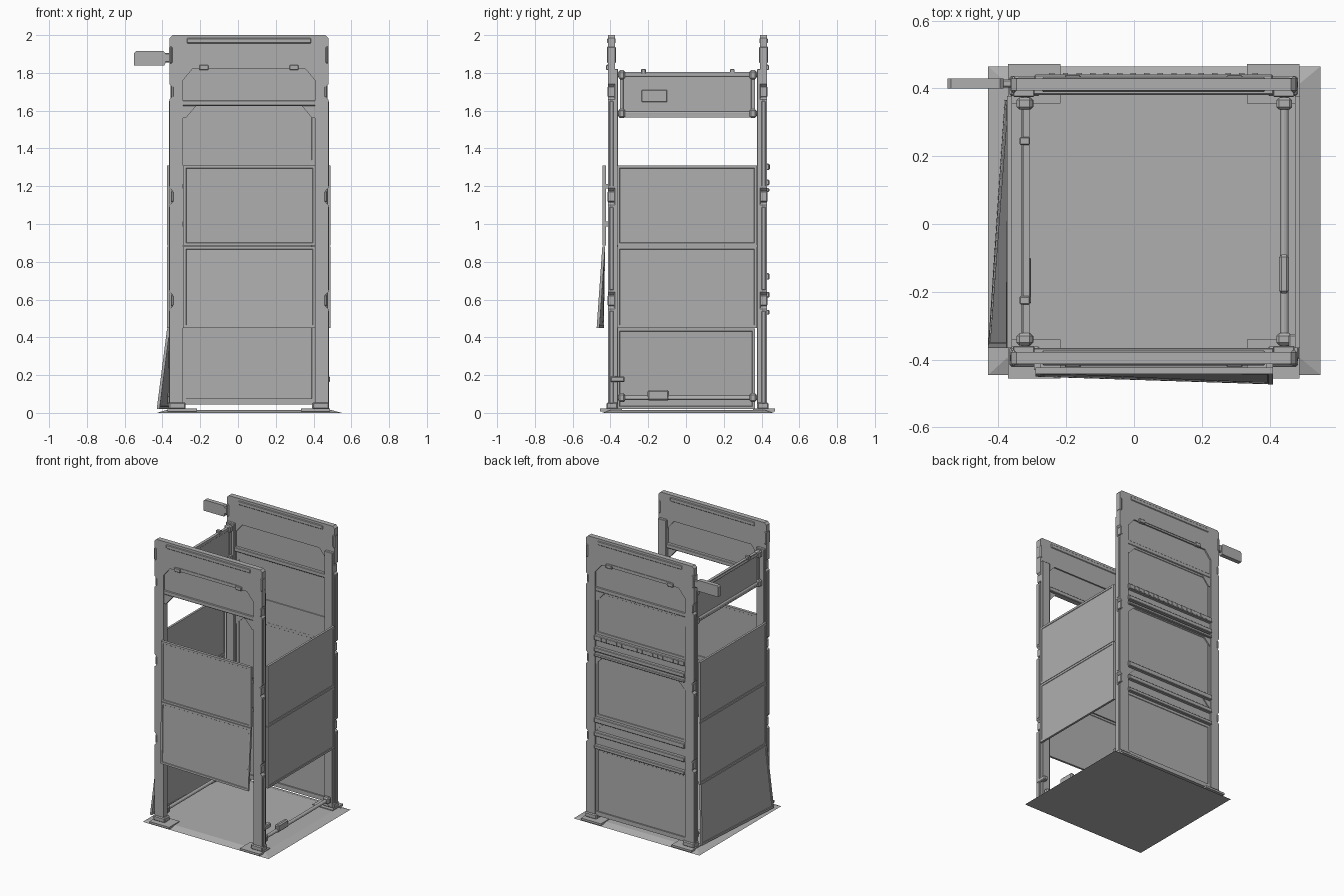
import bpy, bmesh, math
from mathutils import Matrix

if "Cube" in bpy.data.objects:
    bpy.data.objects.remove(bpy.data.objects["Cube"])

CX = 0.058            # centre line of the two end frames
FRONT, BACK = (-0.395, -1), (0.411, 1)

steel = bpy.data.materials.new("dark_steel")
steel.diffuse_color = (0.43, 0.43, 0.43, 1)
steel.use_nodes = True
steel.node_tree.nodes["Principled BSDF"].inputs["Base Color"].default_value = steel.diffuse_color


def finish(bm, name):
    bmesh.ops.recalc_face_normals(bm, faces=bm.faces[:])
    me = bpy.data.meshes.new(name)
    bm.to_mesh(me)
    bm.free()
    me.materials.append(steel)
    ob = bpy.data.objects.new(name, me)
    bpy.context.collection.objects.link(ob)
    return ob


def box(name, x, y, z, bevel=0.0):
    bm = bmesh.new()
    bmesh.ops.create_cube(bm, size=1)
    for v in bm.verts:
        for i, r in enumerate((x, y, z)):
            v.co[i] = (r[0] + r[1]) / 2 + v.co[i] * abs(r[1] - r[0])
    ob = finish(bm, name)
    if bevel:
        m = ob.modifiers.new("bevel", 'BEVEL')
        m.width, m.segments = bevel, 1
    return ob


def prism(name, pts, y0, y1):
    """Extrude an x-z outline from y0 to y1."""
    bm = bmesh.new()
    f = bm.faces.new([bm.verts.new((x, y0, z)) for x, z in pts])
    r = bmesh.ops.extrude_face_region(bm, geom=[f])
    for v in r["geom"]:
        if isinstance(v, bmesh.types.BMVert):
            v.co.y = y1
    return finish(bm, name)


def panel(name, x, y, z, warp=None, border=0.02, depth=0.003):
    """Thin board with a recessed field on both broad sides."""
    bm = bmesh.new()
    bmesh.ops.create_cube(bm, size=1)
    for v in bm.verts:
        for i, r in enumerate((x, y, z)):
            v.co[i] = (r[0] + r[1]) / 2 + v.co[i] * (r[1] - r[0])
    bmesh.ops.recalc_face_normals(bm, faces=bm.faces[:])
    big = sorted(bm.faces, key=lambda f: -f.calc_area())[:2]
    bmesh.ops.inset_individual(bm, faces=big, thickness=border)
    bmesh.ops.inset_individual(bm, faces=big, thickness=0.003, depth=-depth)
    if warp:
        for v in bm.verts:
            warp(v.co)
    return finish(bm, name)


def rod(name, a, b, r, n=12):
    """Bar along y between two points of equal x and z."""
    bm = bmesh.new()
    bmesh.ops.create_cone(bm, cap_ends=True, segments=n, radius1=r, radius2=r, depth=abs(b[1] - a[1]))
    mid = [(p + q) / 2 for p, q in zip(a, b)]
    bm.transform(Matrix.Translation(mid) @ Matrix.Rotation(math.pi / 2, 4, 'X'))
    return finish(bm, name)


# base plate with sloping skirt
bm = bmesh.new()
rects = [(-0.43, 0.55, -0.445, 0.465, 0), (-0.375, 0.49, -0.395, 0.415, 0.016)]
for x0, x1, y0, y1, z in rects:
    for x, y in ((x0, y0), (x1, y0), (x1, y1), (x0, y1)):
        bm.verts.new((x, y, z))
bmesh.ops.convex_hull(bm, input=bm.verts[:])
bmesh.ops.dissolve_limit(bm, angle_limit=0.01, verts=bm.verts[:], edges=bm.edges[:])
finish(bm, "base_plate")

# half outline of an end frame: outer edge with notches, then inner edge
outer = [(0.42, 0.02)]
for a, b in ((0.55, 0.64), (1.10, 1.19), (1.66, 1.74)):
    outer += [(0.42, a), (0.405, a + 0.015), (0.405, b - 0.015), (0.42, b)]
outer += [(0.42, 1.985), (0.405, 2.0)]
inner = [(0.30, 1.82), (0.35, 1.76), (0.35, 0.02)]
outline = ([(CX + x, z) for x, z in outer] + [(CX - x, z) for x, z in reversed(outer)]
           + [(CX - x, z) for x, z in reversed(inner)] + [(CX + x, z) for x, z in inner])

for side, (yc, s) in (("front", FRONT), ("back", BACK)):
    def fb(name, x, d, z, bevel=0.0):
        return box(f"{side}_{name}", x, sorted((yc + s * d[0], yc + s * d[1])), z, bevel)

    prism(f"{side}_frame", outline, yc - 0.018, yc + 0.018)
    # header infill, rails and slot bar
    fb("header_infill", (CX - 0.36, CX + 0.36), (-0.008, 0.008), (1.63, 1.83))
    fb("header_lower_rail", (CX - 0.355, CX + 0.355), (-0.03, 0.014), (1.625, 1.655), 0.004)
    fb("header_slot_bar", (CX - 0.33, CX + 0.33), (-0.022, 0.022), (1.955, 1.985), 0.005)
    fb("header_thin_rail", (CX - 0.24, CX + 0.24), (0.008, 0.022), (1.832, 1.844))
    for m in (-1, 1):
        def mx(a, b):
            return sorted((CX + m * a, CX + m * b))
        fb("header_tab", mx(0.215, 0.262), (0.008, 0.028), (1.815, 1.842), 0.003)
        fb("corner_boss", mx(0.405, 0.422), (-0.024, 0.024), (1.85, 1.94), 0.006)
        # corner brace under the header
        prism(f"{side}_brace", [(CX + m * 0.35, 1.625), (CX + m * 0.28, 1.625),
                                (CX + m * 0.335, 1.56), (CX + m * 0.35, 1.56)], yc - 0.012, yc + 0.012)
        # inner flange, edge strips and clips of the post
        fb("post_flange", mx(0.352, 0.415), (-0.036, -0.015), (0.03, 1.82), 0.003)
        for z0, z1 in ((0.05, 0.54), (0.65, 1.09), (1.20, 1.65)):
            fb("post_edge_strip", mx(0.415, 0.424), (-0.01, 0.01), (z0, z1), 0.002)
        for zc in (0.595, 1.145, 1.70):
            fb("notch_clip", mx(0.398, 0.414), (-0.02, 0.02), (zc - 0.028, zc + 0.028), 0.004)
        # foot plate and shoe
        fb("foot_plate", mx(0.275, 0.43), (-0.055, 0.061), (0.008, 0.022))
        fb("foot_shoe", mx(0.335, 0.425), (-0.034, 0.026), (0.02, 0.055), 0.006)

# closed back wall: recessed panels with cross plates and projecting rails
yb = BACK[0]
X = (CX - 0.352, CX + 0.352)
for z in ((0.05, 0.52), (0.74, 1.18), (1.32, 1.63)):
    panel("back_wall_panel", X, (yb - 0.008, yb + 0.008), z, border=0.025)
for z in ((0.52, 0.74), (1.18, 1.32)):
    box("back_cross_plate", X, (yb - 0.007, yb + 0.007), z)
for z in ((0.52, 0.545), (0.61, 0.64), (0.705, 0.74), (1.17, 1.19), (1.205, 1.235), (1.285, 1.32)):
    box("back_rail", X, (yb, yb + 0.03), z, 0.004)
for i in range(16):
    x = CX - 0.30 + i * 0.04
    box("back_rail_tooth", (x - 0.008, x + 0.008), (yb + 0.025, yb + 0.034), (1.29, 1.315))
for m in (-1, 1):
    for zt in (1.17, 0.70):
        prism("back_wall_brace", [(CX + m * 0.35, zt), (CX + m * 0.29, zt), (CX + m * 0.35, zt - 0.06)],
              yb - 0.014, yb + 0.014)
box("back_bottom_rail", X, (yb - 0.014, yb + 0.014), (0.045, 0.075))


# hanging boards; the lowest ones have come loose and twist outwards
def loose_front(c):
    c.y -= 0.03 * max(0, 0.88 - c.z) / 0.43 * (0.25 + 0.75 * (c.x + 0.28) / 0.69)


def loose_left(c):
    c.x -= 0.055 * (0.45 - c.z) / 0.43 * (0.12 + 0.88 * (0.36 - c.y) / 0.72)


upper, lower = (0.885, 1.31), (0.45, 0.882)
panel("front_board_upper", (-0.29, 0.41), (-0.443, -0.423), upper)
panel("front_board_lower", (-0.29, 0.41), (-0.443, -0.428), lower, loose_front)
for z in (upper, lower):
    panel("right_board", (0.475, 0.49), (-0.365, 0.377), z)
    panel("left_board", (-0.375, -0.36), (-0.365, 0.377), z)
panel("left_board_loose", (-0.375, -0.36), (-0.365, 0.365), (0.02, 0.447), loose_left)
# hangers joining the front boards to the posts
for z in (1.0, 1.2):
    for x in (-0.285, 0.40):
        box("front_hanger", (x - 0.01, x + 0.01), (-0.43, -0.40), (z - 0.012, z + 0.012))

# upper left side panel with corner couplers, label box and clips
panel("left_top_panel", (-0.328, -0.308), (-0.35, 0.365), (1.565, 1.805), border=0.025, depth=0.005)
for z in (1.585, 1.79):
    rod("left_top_bar", (-0.32, -0.37, z), (-0.32, 0.39, z), 0.012)
    for y in (-0.34, 0.355):
        box("top_panel_coupler", (-0.346, -0.3), (y - 0.018, y + 0.018), (z - 0.024, z + 0.024), 0.008)
box("top_panel_plate", (-0.312, -0.303), (-0.235, -0.10), (1.645, 1.71), 0.003)
for y in (-0.225, 0.245):
    box("top_panel_clip", (-0.337, -0.307), (y - 0.012, y + 0.012), (1.795, 1.82), 0.003)

# lower side bars with end couplers
for x in (-0.32, 0.443):
    rod("lower_side_bar", (x, -0.37, 0.08), (x, 0.39, 0.08), 0.012)
    for y in (-0.34, 0.355):
        box("lower_bar_coupler", (x - 0.023, x + 0.023), (y - 0.018, y + 0.018), (0.058, 0.104), 0.008)
box("lower_bar_latch", (0.427, 0.457), (-0.205, -0.09), (0.065, 0.12), 0.008)
box("post_latch", (0.455, 0.487), (-0.40, -0.325), (0.163, 0.193), 0.005)

# side handle at the top of the back frame
box("handle_neck", (-0.40, -0.355), (0.402, 0.426), (1.855, 1.905), 0.005)
prism("handle_grip", [(-0.55, 1.838), (-0.39, 1.838), (-0.385, 1.85), (-0.385, 1.905),
                      (-0.395, 1.915), (-0.54, 1.915), (-0.55, 1.905)], 0.399, 0.429)
